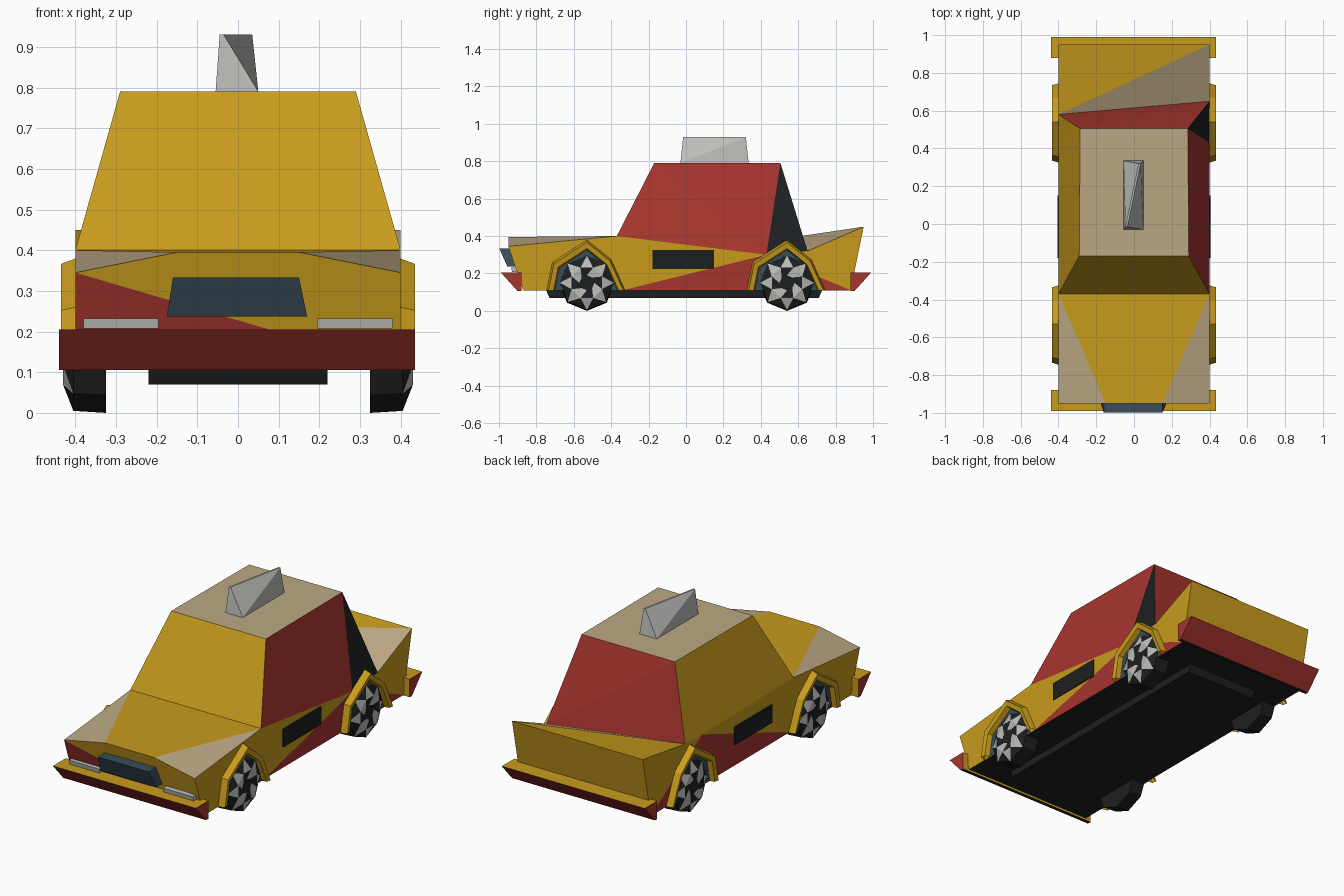
import bpy, bmesh, math

if "Cube" in bpy.data.objects:
    bpy.data.objects.remove(bpy.data.objects["Cube"])


def material(name, rgb):
    m = bpy.data.materials.new(name)
    m.diffuse_color = (*rgb, 1)
    m.use_nodes = True
    m.node_tree.nodes["Principled BSDF"].inputs["Base Color"].default_value = m.diffuse_color
    return m


YELLOW = material("yellow paint", (0.58, 0.33, 0.012))
RED = material("red paint", (0.38, 0.035, 0.028))
TAN = material("tan paint", (0.5, 0.39, 0.23))
BLACK = material("black", (0.012, 0.014, 0.015))
BLUE = material("dark glass", (0.04, 0.075, 0.1))
GREY = material("light grey", (0.5, 0.5, 0.48))


def build(name, verts, faces, triangulate=False):
    """verts: coordinates; faces: (material, index list)"""
    mats = []
    bm = bmesh.new()
    vs = [bm.verts.new(v) for v in verts]
    for mat, idx in faces:
        if mat not in mats:
            mats.append(mat)
        f = bm.faces.new([vs[i] for i in idx])
        f.material_index = mats.index(mat)
    if triangulate:
        bmesh.ops.triangulate(bm, faces=bm.faces[:])
    bmesh.ops.recalc_face_normals(bm, faces=bm.faces[:])
    me = bpy.data.meshes.new(name)
    bm.to_mesh(me)
    bm.free()
    for m in mats:
        me.materials.append(m)
    ob = bpy.data.objects.new(name, me)
    bpy.context.collection.objects.link(ob)
    return ob


def frustum(name, lo, hi, z0, z1, mat):
    """Box between two xy rectangles (x0, x1, y0, y1)"""
    verts = [(r[i], r[j], z) for r, z in ((lo, z0), (hi, z1))
             for i, j in ((0, 2), (1, 2), (1, 3), (0, 3))]
    faces = [(0, 1, 2, 3), (4, 5, 6, 7)]
    faces += [(i, (i + 1) % 4, (i + 1) % 4 + 4, i + 4) for i in range(4)]
    return build(name, verts, [(mat, f) for f in faces])


# Body and cabin shell: named corners, with an uneven rear window base
pts, key = [], {}
for s, tag in ((1, "R"), (-1, "L")):
    side = {
        "nose": (0.40, -0.95, 0.345), "hood": (0.15, -0.95, 0.395),
        "cowl": (0.40, -0.37, 0.40), "roof_f": (0.29, -0.17, 0.79),
        "roof_b": (0.285, 0.505, 0.79), "tail": (0.40, 0.95, 0.45),
        "pillar": (0.40, 0.43, 0.30 if s > 0 else 0.39),
        "deck": (0.40, 0.65, 0.32) if s > 0 else (0.40, 0.58, 0.395),
        "low_f": (0.40, -0.87, 0.11), "low_m": (0.40, -0.34, 0.11),
        "low_b": (0.40, 0.88, 0.11),
    }
    for k, (x, y, z) in side.items():
        key[k + tag] = len(pts)
        pts.append((s * x, y, z))
panels = [
    (YELLOW, "cowlL cowlR roof_fR roof_fL"),
    (TAN, "roof_fL roof_fR roof_bR roof_bL"),
    (RED, "roof_bL roof_bR deckR"), (RED, "roof_bL deckR deckL"),
    (TAN, "deckL deckR tailR"), (YELLOW, "deckL tailR tailL"),
    (YELLOW, "tailL tailR low_bR low_bL"),
    (YELLOW, "hoodL hoodR cowlR cowlL"),
    (RED, "noseL low_fL low_fR"), (YELLOW, "noseL low_fR noseR hoodR hoodL"),
    (BLACK, "low_fL low_mL low_bL low_bR low_mR low_fR"),
]
for tag, cab, post in (("R", RED, BLACK), ("L", YELLOW, YELLOW)):
    for mat, names in ((TAN, "nose hood cowl"), (cab, "cowl roof_f pillar"),
                       (cab, "roof_f roof_b pillar"), (post, "roof_b pillar deck"),
                       (YELLOW, "low_f nose cowl low_m"), (YELLOW, "cowl pillar low_m"),
                       (RED, "low_m pillar low_b"), (YELLOW, "pillar deck tail low_b")):
        panels.append((mat, " ".join(n + tag for n in names.split())))
build("body", pts, [(m, [key[n] for n in names.split()]) for m, names in panels])

# Underside pan
frustum("underbody", (-0.22, 0.22, -0.73, 0.71), (-0.22, 0.22, -0.75, 0.73), 0.07, 0.115, BLACK)

# Wedge bumpers
for s, name in ((-1, "front_bumper"), (1, "rear_bumper")):
    prof = [(0.99, 0.205), (0.88, 0.205), (0.88, 0.105), (0.90, 0.105)]
    verts = [(x, s * y, z) for x in (-0.44, 0.435) for y, z in prof]
    faces = [(RED, (0, 1, 2, 3)), (RED, (4, 5, 6, 7))]
    faces += [(m, (i, (i + 1) % 4, (i + 1) % 4 + 4, i + 4))
              for i, m in enumerate((YELLOW, YELLOW, BLACK, RED))]
    build(name, verts, faces)

# Grille and headlights
frustum("grille", (-0.175, 0.17, -0.955, -0.90), (-0.16, 0.15, -0.998, -0.93), 0.237, 0.333, BLUE)
for s, name in ((1, "headlight_right"), (-1, "headlight_left")):
    x0, x1 = sorted((s * 0.195, s * 0.38))
    frustum(name, (x0, x1, -0.93, -0.90), (x0, x1, -0.935, -0.90), 0.208, 0.232, GREY)

# Roof sign: rectangular base rising to a diagonal ridge
build("roof_sign",
      [(-0.055, -0.03, 0.79), (0.05, -0.03, 0.79), (0.05, 0.335, 0.79),
       (-0.055, 0.335, 0.79), (-0.045, -0.015, 0.93), (-0.035, -0.015, 0.93),
       (0.035, 0.32, 0.93), (0.025, 0.32, 0.93)],
      [(GREY, f) for f in ((0, 1, 2, 3), (4, 5, 6, 7), (0, 1, 5, 4), (1, 2, 6, 5),
                           (2, 3, 7, 6), (3, 0, 4, 7))], True)

# Low-poly wheel: tyre, domed face and alternating spokes
def wheel(name, s, y):
    n = 8
    rings = ((0.325, 0.15), (0.405, 0.145), (0.43, 0.088), (0.425, 0.04))
    verts = []
    for k, (x, r) in enumerate(rings):
        for i in range(n):
            a = 2 * math.pi * (i + 0.5 * (k == 2)) / n
            verts.append((s * x, y + r * math.sin(a), 0.15 - r * math.cos(a)))
    faces = [(BLACK, range(n)), (BLACK, range(3 * n, 4 * n))]
    for i in range(n):
        j = (i + 1) % n
        faces.append((BLACK, (i, j, n + j, n + i)))
        faces.append((BLACK, (n + i, n + j, 2 * n + i)))
        faces.append((GREY, (n + j, 2 * n + j, 2 * n + i)))
        faces.append((BLACK if i % 2 else GREY, (2 * n + i, 2 * n + j, 3 * n + j)))
        faces.append((GREY if i % 2 else BLACK, (2 * n + i, 3 * n + j, 3 * n + i)))
    build(name, verts, faces)


# Flared wheel arch with a dark well panel
def arch(name, s, y):
    prof = [(-0.215, 0.11), (-0.185, 0.26), (0, 0.38), (0.13, 0.275), (0.205, 0.11)]
    verts = [(s * x, y + p * k, 0.11 + (z - 0.11) * k)
             for x, k in ((0.398, 1), (0.435, 0.95), (0.43, 0.83), (0.403, 0.80))
             for p, z in prof]
    faces = [(YELLOW, (r + i, r + i + 1, r + i + 6, r + i + 5))
             for r in (0, 5, 10) for i in range(4)]
    faces.append((BLUE, range(15, 20)))
    build(name, verts, faces)


for s, side in ((1, "right"), (-1, "left")):
    for y, end in ((-0.53, "front"), (0.54, "rear")):
        wheel(f"{end}_{side}_wheel", s, y)
        arch(f"{end}_{side}_arch", s, y)
    # Door panel on each flank
    x0, x1 = sorted((s * 0.39, s * 0.405))
    frustum(f"door_panel_{side}", (x0, x1, -0.18, 0.15), (x0, x1, -0.18, 0.15), 0.225, 0.325, BLACK)
